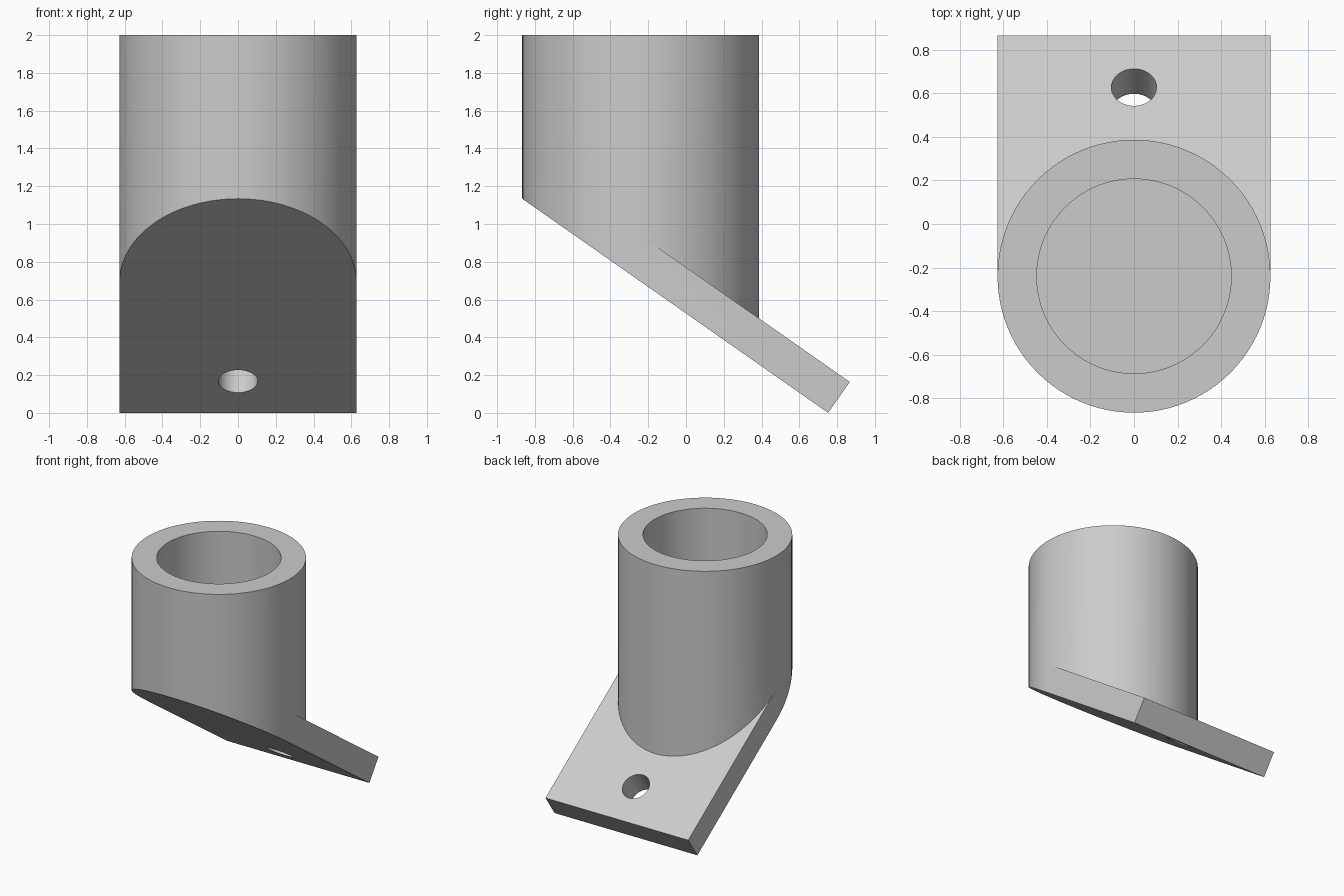
import bpy, bmesh
from math import sin, cos, tan, pi, radians
from mathutils import Vector

if "Cube" in bpy.data.objects:
    bpy.data.objects.remove(bpy.data.objects["Cube"])

TILT = radians(35)
THICK = 0.2             # plate thickness
R, BORE = 0.627, 0.447  # tube radii
CY = -0.24              # tube axis
TOP, FLOOR = 2.0, 1.2   # rim and bottom of the blind bore
BACK = 0.867            # rear edge of the plate
HALF = 48               # segments per half circle
LOW_BACK = BACK - THICK * sin(TILT)


def under(y):
    return (LOW_BACK - y) * tan(TILT)


def upper(y):
    return under(y) + THICK / cos(TILT)


def ring(bm, radius, height, start=0, count=2 * HALF):
    """Points round the tube axis; height is a function of y."""
    verts = []
    for i in range(start, start + count):
        a = pi * i / HALF
        y = CY + radius * sin(a)
        verts.append(bm.verts.new((radius * cos(a), y, height(y))))
    return verts


bm = bmesh.new()
n = 2 * HALF
rim = ring(bm, R, lambda y: TOP)
mouth = ring(bm, BORE, lambda y: TOP)
floor = ring(bm, BORE, lambda y: FLOOR)
seam = ring(bm, R, upper, 0, HALF + 1)      # rear half, left to right
base = ring(bm, R, under, HALF, HALF + 1)   # front half, right to left
low = [bm.verts.new((x, LOW_BACK, 0)) for x in (R, -R)]
high = [bm.verts.new((x, BACK, upper(BACK))) for x in (R, -R)]

# Rim and bore
for i in range(n):
    j = (i + 1) % n
    bm.faces.new((rim[i], rim[j], mouth[j], mouth[i]))
    bm.faces.new((mouth[i], mouth[j], floor[j], floor[i]))
bm.faces.new(floor)

# Outer wall: rear half meets the plate, front half runs to the underside
for i in range(HALF):
    bm.faces.new((rim[i], rim[i + 1], seam[i + 1], seam[i]))
    k, j = HALF + i, (HALF + i + 1) % n
    wall = [rim[k], rim[j]]
    if i == HALF - 1:
        wall.append(seam[0])
    wall += [base[i + 1], base[i]]
    if i == 0:
        wall.append(seam[-1])
    bm.faces.new(wall)

# Sloping plate
bm.faces.new(seam + [high[1], high[0]])
bm.faces.new(base + [low[0], low[1]])
bm.faces.new((low[0], low[1], high[1], high[0]))
bm.faces.new((base[-1], low[0], high[0], seam[0]))
bm.faces.new((base[0], low[1], high[1], seam[-1]))
bmesh.ops.recalc_face_normals(bm, faces=bm.faces)
mesh = bpy.data.meshes.new("angled_socket")
bm.to_mesh(mesh)
bm.free()
body = bpy.data.objects.new("angled_socket", mesh)
bpy.context.collection.objects.link(body)

# Bolt hole, square to the plate
hole_y = 0.628
axis = Vector((0, sin(TILT), cos(TILT)))
centre = Vector((0, hole_y, upper(hole_y))) - axis * THICK / 2
bpy.ops.mesh.primitive_cylinder_add(vertices=48, radius=0.104, depth=0.5,
                                    location=centre, rotation=(-TILT, 0, 0))
cutter = bpy.context.object
cutter.name = "bolt_hole_cutter"
cutter.hide_render = True

bpy.ops.object.select_all(action='DESELECT')
body.select_set(True)
bpy.context.view_layer.objects.active = body
cut = body.modifiers.new("bolt_hole", 'BOOLEAN')
cut.operation = 'DIFFERENCE'
cut.solver = 'EXACT'
cut.object = cutter
bpy.ops.object.modifier_apply(modifier=cut.name)
bpy.data.objects.remove(cutter)
bpy.ops.object.shade_smooth_by_angle(angle=radians(25))

# Plain grey
grey = bpy.data.materials.new("light_grey")
grey.use_nodes = True
colour = (0.6, 0.6, 0.6, 1)
grey.diffuse_color = colour
grey.node_tree.nodes["Principled BSDF"].inputs["Base Color"].default_value = colour
body.data.materials.clear()
body.data.materials.append(grey)
